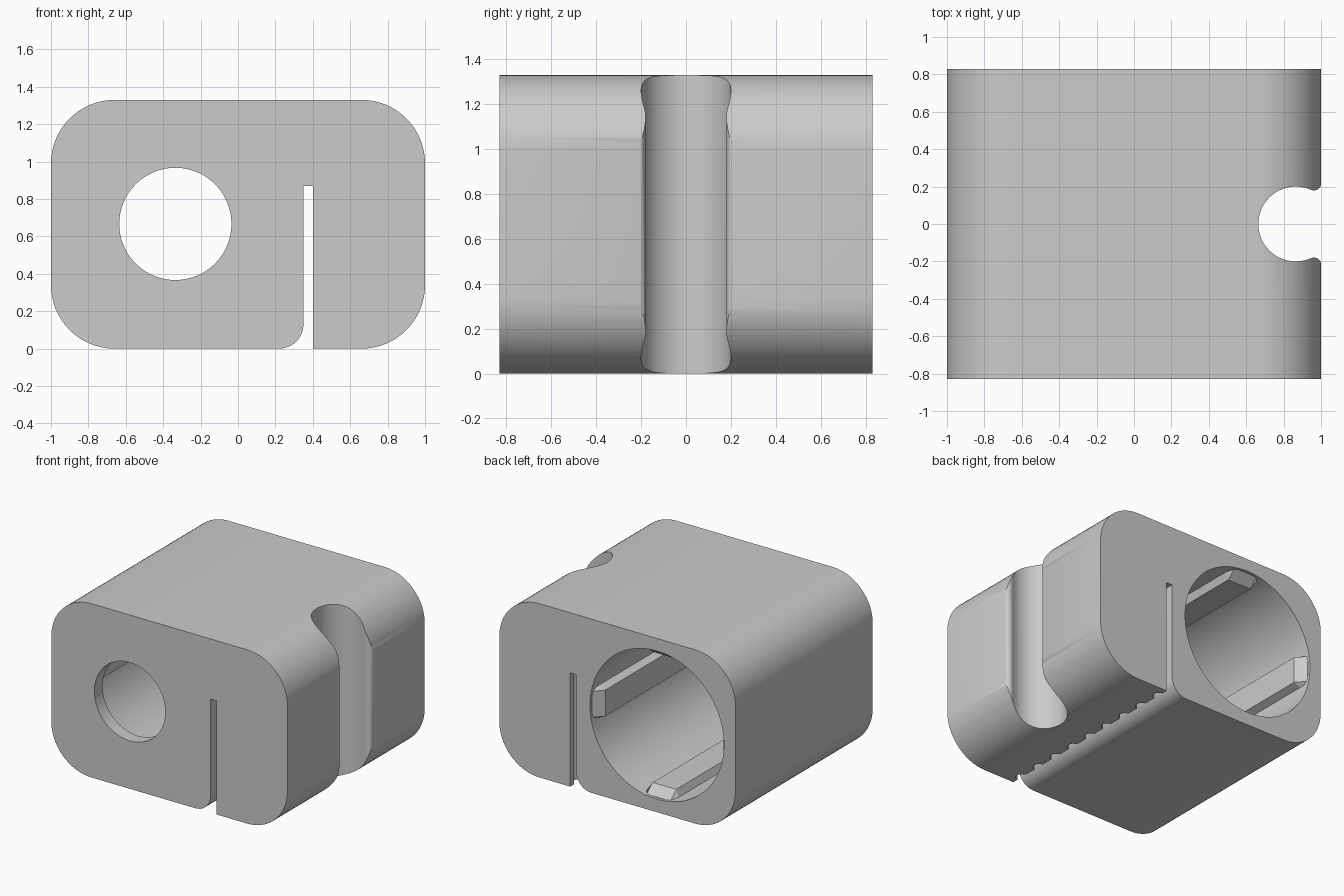
import bpy, bmesh
from math import sin, cos, radians, pi
from mathutils import Vector

cube = bpy.data.objects.get("Cube")
if cube:
    bpy.data.objects.remove(cube, do_unlink=True)

grey = bpy.data.materials.new("plain_grey")
grey.use_nodes = True
colour = (0.6, 0.6, 0.6, 1)
grey.diffuse_color = colour
grey.node_tree.nodes["Principled BSDF"].inputs["Base Color"].default_value = colour

HALF_Y, HEIGHT, CORNER = 0.83, 1.33, 0.34
HOLE_X, HOLE_Z = -0.335, 0.667
BORE_R, BORE_FRONT = 0.567, -0.73


def arc(cx, cy, r, start, end, steps):
    """Points on an arc, angles in degrees."""
    angles = [radians(start + (end - start) * i / steps) for i in range(steps + 1)]
    return [(cx + r * cos(a), cy + r * sin(a)) for a in angles]


def loft(name, rings):
    """Closed solid through rings that share a point count."""
    bm = bmesh.new()
    loops = [[bm.verts.new(p) for p in ring] for ring in rings]
    n = len(loops[0])
    for a, b in zip(loops, loops[1:]):
        for i in range(n):
            j = (i + 1) % n
            bm.faces.new((a[i], a[j], b[j], b[i]))
    bm.faces.new(loops[0])
    bm.faces.new(loops[-1])
    bmesh.ops.recalc_face_normals(bm, faces=bm.faces)
    mesh = bpy.data.meshes.new(name)
    bm.to_mesh(mesh)
    bm.free()
    mesh.materials.append(grey)
    obj = bpy.data.objects.new(name, mesh)
    bpy.context.collection.objects.link(obj)
    return obj


def prism_y(name, pts, lo, hi):
    return loft(name, [[(x, y, z) for x, z in pts] for y in (lo, hi)])


def prism_z(name, pts, lo, hi):
    return loft(name, [[(x, y, z) for x, y in pts] for z in (lo, hi)])


def circle(r):
    return arc(HOLE_X, HOLE_Z, r, 0, 360, 96)[:-1]


# Rounded block with the narrow belt slot open at the bottom
inner = 1 - CORNER
top = HEIGHT - CORNER
outline = arc(-inner, CORNER, CORNER, 180, 270, 16)
outline += arc(0.22, 0.13, 0.13, 270, 360, 10)
outline += [(0.35, 0.87), (0.40, 0.87), (0.40, 0)]
outline += arc(inner, CORNER, CORNER, 270, 360, 16)
outline += arc(inner, top, CORNER, 0, 90, 16)
outline += arc(-inner, top, CORNER, 90, 180, 16)
block = prism_y("clamp_block", outline, -HALF_Y, HALF_Y)

# Small front hole and large rear bore
cutters = [
    prism_y("front_hole_cutter", circle(0.30), -1, 0),
    prism_y("rear_bore_cutter", circle(BORE_R), BORE_FRONT, 1),
]

# Vertical cable channel with rounded lips
lip = [(0.955, 0.18), (0.97, 0.18), (0.985, 0.186), (0.996, 0.197), (1.0, 0.21), (1.1, 0.21)]
channel = [(x, -y) for x, y in reversed(lip)]
channel += arc(0.865, 0, 0.20, -68, -292, 48)
channel += lip
cutters.append(prism_z("channel_cutter", channel, -0.2, HEIGHT + 0.2))

# Row of belt tooth grooves on one wall of the slot
PITCH, TEETH = 0.185, 9
wave = [(0.37, -0.8)]
for i in range(TEETH):
    wave += arc(0.395, (i - TEETH // 2) * PITCH, 0.045, -90, 90, 8)
wave.append((0.37, 0.8))
cutters.append(prism_z("tooth_cutter", wave, -0.1, 0.87))

for cutter in cutters:
    cutter.hide_render = True
    mod = block.modifiers.new(cutter.name, "BOOLEAN")
    mod.operation = "DIFFERENCE"
    mod.solver = "EXACT"
    mod.object = cutter

# Bake the cuts and discard the cutters
bpy.context.view_layer.update()
graph = bpy.context.evaluated_depsgraph_get()
cut_mesh = bpy.data.meshes.new_from_object(block.evaluated_get(graph))
block.modifiers.clear()
block.data = cut_mesh
for cutter in cutters:
    bpy.data.objects.remove(cutter, do_unlink=True)

# Four grip ribs inside the bore, ramped at the open end
for k, side in enumerate(("left", "top", "right", "bottom")):
    a = k * pi / 2
    out = Vector((cos(a), 0, sin(a)))
    along = Vector((-sin(a), 0, cos(a)))
    rings = []
    for y, r in ((BORE_FRONT - 0.01, 0.50), (0.74, 0.50), (0.81, 0.563)):
        centre = Vector((HOLE_X, y, HOLE_Z))
        section = ((-0.14, 0.59), (-0.10, r), (0.10, r), (0.14, 0.59))
        rings.append([centre + along * t + out * d for t, d in section])
    loft(side + "_bore_rib", rings)

# Smooth the round walls and keep the edges crisp
bpy.ops.object.select_all(action="DESELECT")
block.select_set(True)
bpy.context.view_layer.objects.active = block
bpy.ops.object.shade_smooth_by_angle(angle=radians(30))
